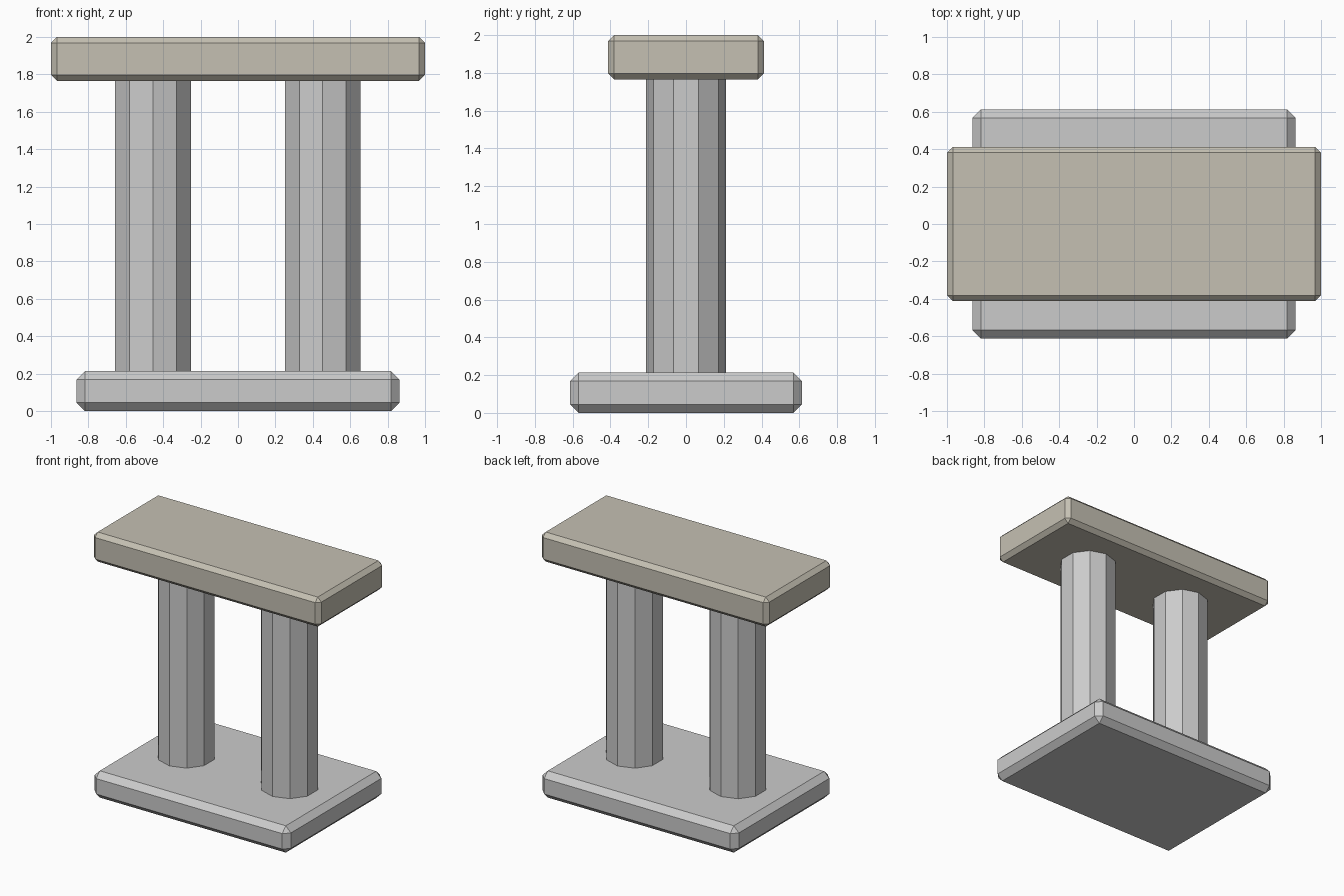
import bpy

if "Cube" in bpy.data.objects:
    bpy.data.objects.remove(bpy.data.objects["Cube"])


def slab(name, size, z_bottom, bevel):
    """Box with chamfered edges, resting at z_bottom."""
    bpy.ops.mesh.primitive_cube_add(size=1, location=(0, 0, z_bottom + size[2] / 2))
    ob = bpy.context.object
    ob.name = name
    ob.scale = size
    bpy.ops.object.transform_apply(location=False, rotation=False, scale=True)
    mod = ob.modifiers.new("chamfer", 'BEVEL')
    mod.width = bevel
    mod.segments = 1
    mod.limit_method = 'NONE'
    return ob


# Base plinth
BASE_TOP, SEAT_BOTTOM = 0.213, 1.765
slab("base", (1.726, 1.226, BASE_TOP), 0, 0.045)

# Top slab in pale stone
top = slab("top_slab", (2.0, 0.826, 2.0 - SEAT_BOTTOM), SEAT_BOTTOM, 0.032)
stone = bpy.data.materials.new("pale_stone")
stone.diffuse_color = (0.56, 0.53, 0.45, 1)
stone.use_nodes = True
stone.node_tree.nodes["Principled BSDF"].inputs["Base Color"].default_value = stone.diffuse_color
top.data.materials.append(stone)

# Two ten-sided columns, just seated into both slabs
for side, x in (("left", -0.455), ("right", 0.453)):
    bpy.ops.mesh.primitive_cylinder_add(
        vertices=10, radius=0.213, depth=SEAT_BOTTOM - BASE_TOP + 0.02,
        location=(x, 0, (SEAT_BOTTOM + BASE_TOP) / 2))
    bpy.context.object.name = side + "_column"
